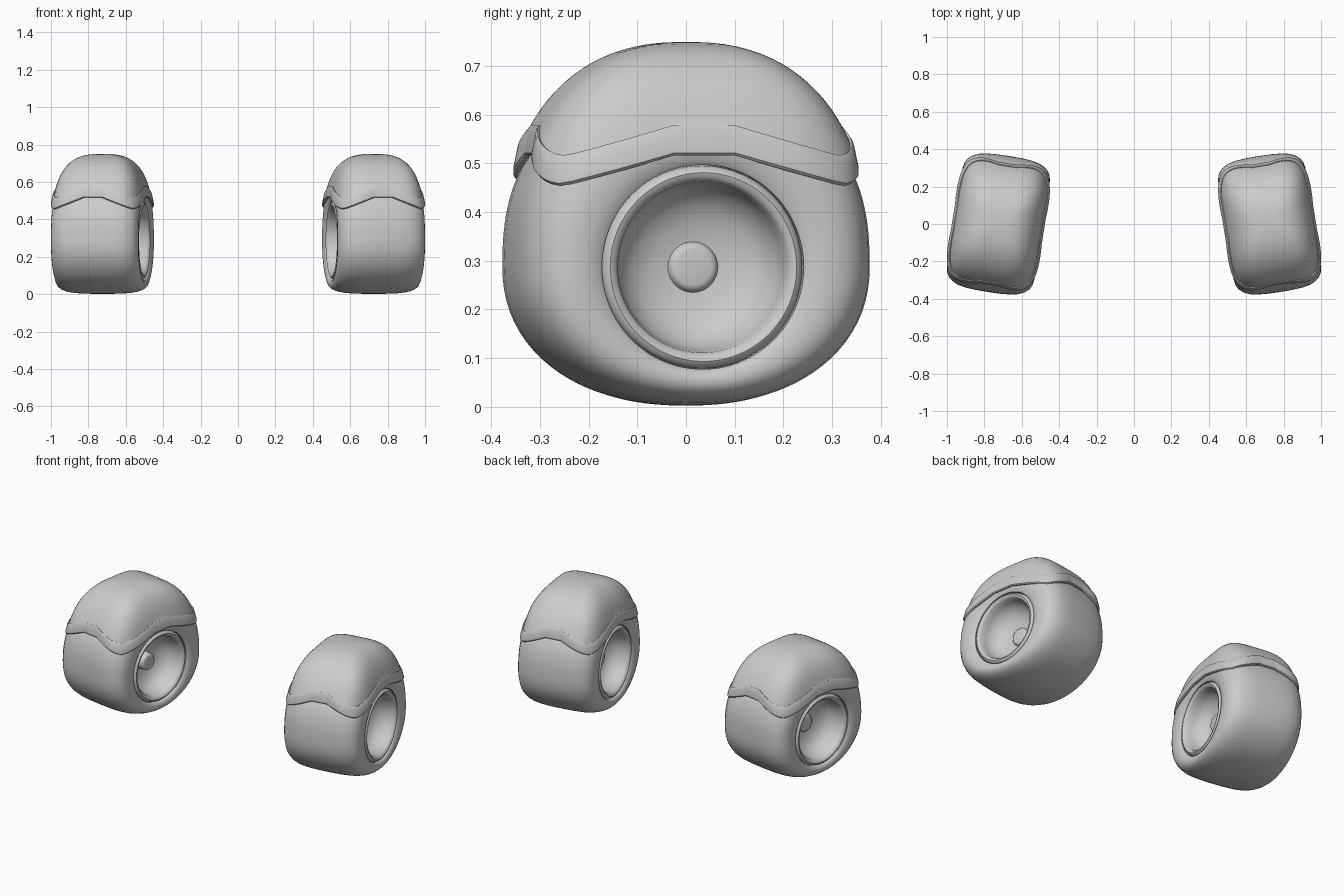
import bpy, bmesh, math
from mathutils import Matrix

if "Cube" in bpy.data.objects:
    bpy.data.objects.remove(bpy.data.objects["Cube"])

SEG = 96
CX, CZ, TOE = 0.725, 0.287, math.radians(9)


def loft(name, rings, side):
    """Skin closed rings of points; single-point rings become poles."""
    bm = bmesh.new()
    place = Matrix.Translation((CX, 0, 0)) @ Matrix.Rotation(TOE, 4, 'Z')
    place = Matrix.Diagonal((side, 1, 1, 1)) @ place
    rows = [[bm.verts.new(place @ Matrix.Translation(p).to_translation()) for p in r] for r in rings]
    for a, b in zip(rows, rows[1:]):
        for i in range(SEG):
            j = (i + 1) % SEG
            if len(a) == 1:
                bm.faces.new((a[0], b[i], b[j]))
            elif len(b) == 1:
                bm.faces.new((a[i], a[j], b[0]))
            else:
                bm.faces.new((a[i], a[j], b[j], b[i]))
    bmesh.ops.recalc_face_normals(bm, faces=bm.faces)
    me = bpy.data.meshes.new(name)
    bm.to_mesh(me)
    bm.free()
    ob = bpy.data.objects.new(name, me)
    bpy.context.collection.objects.link(ob)
    bpy.ops.object.select_all(action='DESELECT')
    ob.select_set(True)
    bpy.context.view_layer.objects.active = ob
    bpy.ops.object.shade_smooth_by_angle(angle=math.radians(40))
    return ob


def angles():
    return [2 * math.pi * i / SEG for i in range(SEG)]


def polar(c, s, a, b, n):
    """Radius of a superellipse in direction (c, s)."""
    return (abs(c / a) ** n + abs(s / b) ** n) ** (-1 / n)


def tyre_ring(u, t):
    """Blend from the round rim (t=0) to the sagging egg outline (t=1)."""
    pts = []
    for th in angles():
        c, s = math.cos(th), math.sin(th)
        r = polar(c, s, 0.368, 0.36 if s > 0 else 0.285, 2.5 if s > 0 else 2.15)
        r = 0.21 + (r - 0.21) * t
        pts.append((u, r * c, CZ + r * s))
    return pts


def round_ring(u, r):
    if r == 0:
        return [(u, 0, CZ)]
    return [(u, r * math.cos(t), CZ + r * math.sin(t)) for t in angles()]


def fender_ring(kind, t, off=0.0, dz=0.0):
    """dome: t runs from crown to crease; flange: offset from the crease."""
    pts = []
    for th in angles():
        c, s = math.cos(th), math.sin(th)
        k = polar(c, s, 1, 1, 4)
        cu, cv = c * k, s * k
        m = min(abs(cu), abs(cv))
        dip = min(max((m - 0.2) / 0.62, 0), 1)
        crease = 0.577 - 0.062 * dip
        z = 0.75 - (0.75 - crease) * t ** 1.8
        h = (z - 0.3) / 0.45
        pu = 0.25 * max(1 - h ** 3.0, 0) ** (1 / 3.0)
        pv = 0.37 * max(1 - h ** 2.3, 0) ** (1 / 2.3)
        pts.append((cu * (pu + off), cv * (pv + off), z + dz))
    return pts


# Half sections: (axle position, blend or radius)
TYRE = [(0.200, 0.0), (0.222, 0.0), (0.229, 0.06), (0.234, 0.2), (0.236, 0.38), (0.230, 0.56),
        (0.217, 0.70), (0.195, 0.82), (0.165, 0.91), (0.125, 0.965), (0.07, 0.992)]
BOWL = [(0.09, 0.052), (0.095, 0.085), (0.11, 0.125), (0.14, 0.158), (0.18, 0.172), (0.215, 0.176),
        (0.226, 0.184), (0.229, 0.194), (0.224, 0.203), (0.212, 0.208), (0.19, 0.21)]


def hub(u):
    return [(u, 0), (u, 0.036), (u - 0.002, 0.044), (u - 0.008, 0.049)]


for side, tag in ((1, "right"), (-1, "left")):
    # Tyre
    section = TYRE + [(0, 1.0)] + [(-u, t) for u, t in reversed(TYRE)]
    loft("tyre_" + tag, [tyre_ring(u, t) for u, t in section], side)
    # Dished rims with a hub cap, outside and inside
    loft("outer_rim_" + tag, [round_ring(u, r) for u, r in hub(0.105) + BOWL], side)
    loft("inner_rim_" + tag, [round_ring(-u, r) for u, r in hub(0.14) + BOWL], side)
    # Fender dome with flared flange and rolled lip
    rings = [[(0, 0, 0.75)]] + [fender_ring("dome", i / 16) for i in range(1, 17)]
    rings += [fender_ring("flange", 1, o, z) for o, z in (
        (0.004, 0.002), (0.008, -0.004), (0.012, -0.025), (0.017, -0.048),
        (0.017, -0.056), (0.012, -0.061), (0.004, -0.06), (-0.006, -0.045))]
    loft("fender_" + tag, rings, side)
